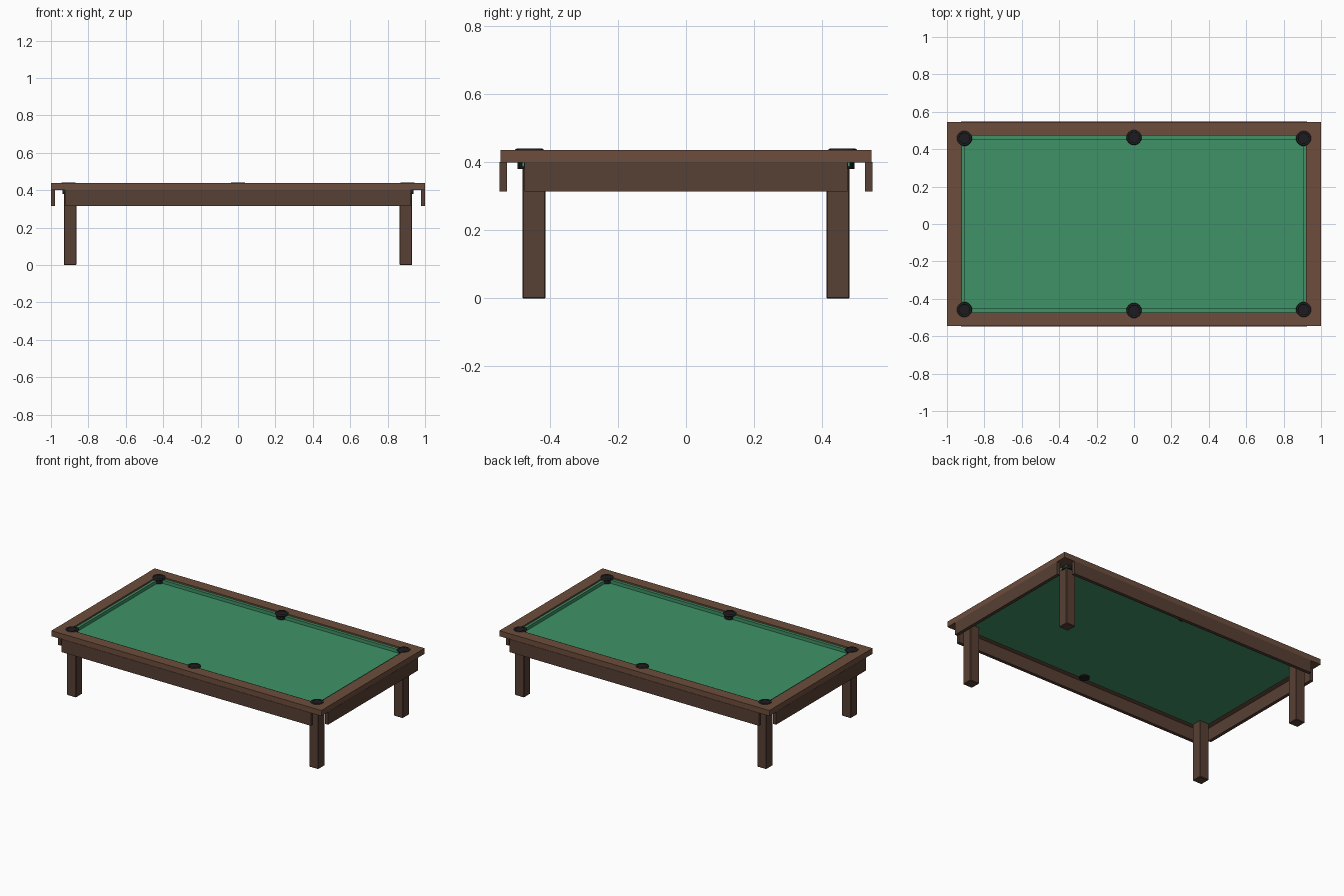
import bpy
from math import radians

if "Cube" in bpy.data.objects:
    bpy.data.objects.remove(bpy.data.objects["Cube"])


def material(name, rgb):
    m = bpy.data.materials.new(name)
    m.diffuse_color = (*rgb, 1)
    m.use_nodes = True
    m.node_tree.nodes["Principled BSDF"].inputs["Base Color"].default_value = m.diffuse_color
    return m


WOOD = material("rail_wood", (0.15, 0.075, 0.045))
DARK = material("dark_wood", (0.095, 0.05, 0.033))
CLOTH = material("cloth", (0.05, 0.29, 0.135))
BLACK = material("pocket_black", (0.012, 0.012, 0.014))


def box(name, x, y, z, mat, bevel=0):
    """Box from (min, max) ranges."""
    bpy.ops.mesh.primitive_cube_add(size=1, location=[sum(r) / 2 for r in (x, y, z)])
    o = bpy.context.object
    o.name = name
    o.scale = [r[1] - r[0] for r in (x, y, z)]
    bpy.ops.object.transform_apply(location=False, rotation=False, scale=True)
    o.data.materials.append(mat)
    if bevel:
        b = o.modifiers.new("bevel", 'BEVEL')
        b.width = bevel
        b.segments = 1
    return o


def span(s, a, b):
    return tuple(sorted((s * a, s * b)))


# Playing bed
box("bed", (-0.933, 0.933), (-0.482, 0.482), (0.388, 0.405), CLOTH)

for s, side in ((-1, "front"), (1, "back")):
    # Long rails, cushions and aprons
    box(side + "_rail", (-1, 1), span(s, 0.472, 0.546), (0.40, 0.437), WOOD)
    box(side + "_cushion", (-0.92, 0.92), span(s, 0.453, 0.473), (0.404, 0.427), CLOTH)
    box(side + "_apron", (-0.925, 0.925), span(s, 0.526, 0.548), (0.315, 0.401), DARK)

for s, side in ((-1, "left"), (1, "right")):
    # Short rails, cushions and aprons
    box(side + "_rail", span(s, 0.92, 0.999), (-0.472, 0.472), (0.40, 0.437), WOOD)
    box(side + "_cushion", span(s, 0.903, 0.921), (-0.453, 0.453), (0.404, 0.427), CLOTH)
    box(side + "_apron", span(s, 0.978, 1.0), (-0.475, 0.475), (0.315, 0.401), DARK)
    # Legs
    for t, end in ((-1, "front"), (1, "back")):
        box(f"{end}_{side}_leg", span(s, 0.863, 0.931), span(t, 0.413, 0.481),
            (0, 0.39), DARK, 0.003)

# Pockets: dark cup with a raised rim
for x in (-0.907, 0, 0.907):
    for s in (-1, 1):
        y = s * (0.458 if x else 0.463)
        bpy.ops.mesh.primitive_cylinder_add(vertices=24, radius=0.032, depth=0.058,
                                            location=(x, y, 0.409))
        cup = bpy.context.object
        cup.name = "pocket"
        bpy.ops.object.shade_smooth_by_angle(angle=radians(30))
        bpy.ops.mesh.primitive_torus_add(major_radius=0.034, minor_radius=0.007,
                                         major_segments=24, minor_segments=8,
                                         location=(x, y, 0.434))
        rim = bpy.context.object
        rim.name = "pocket_rim"
        bpy.ops.object.shade_smooth()
        for o in (cup, rim):
            o.data.materials.append(BLACK)
